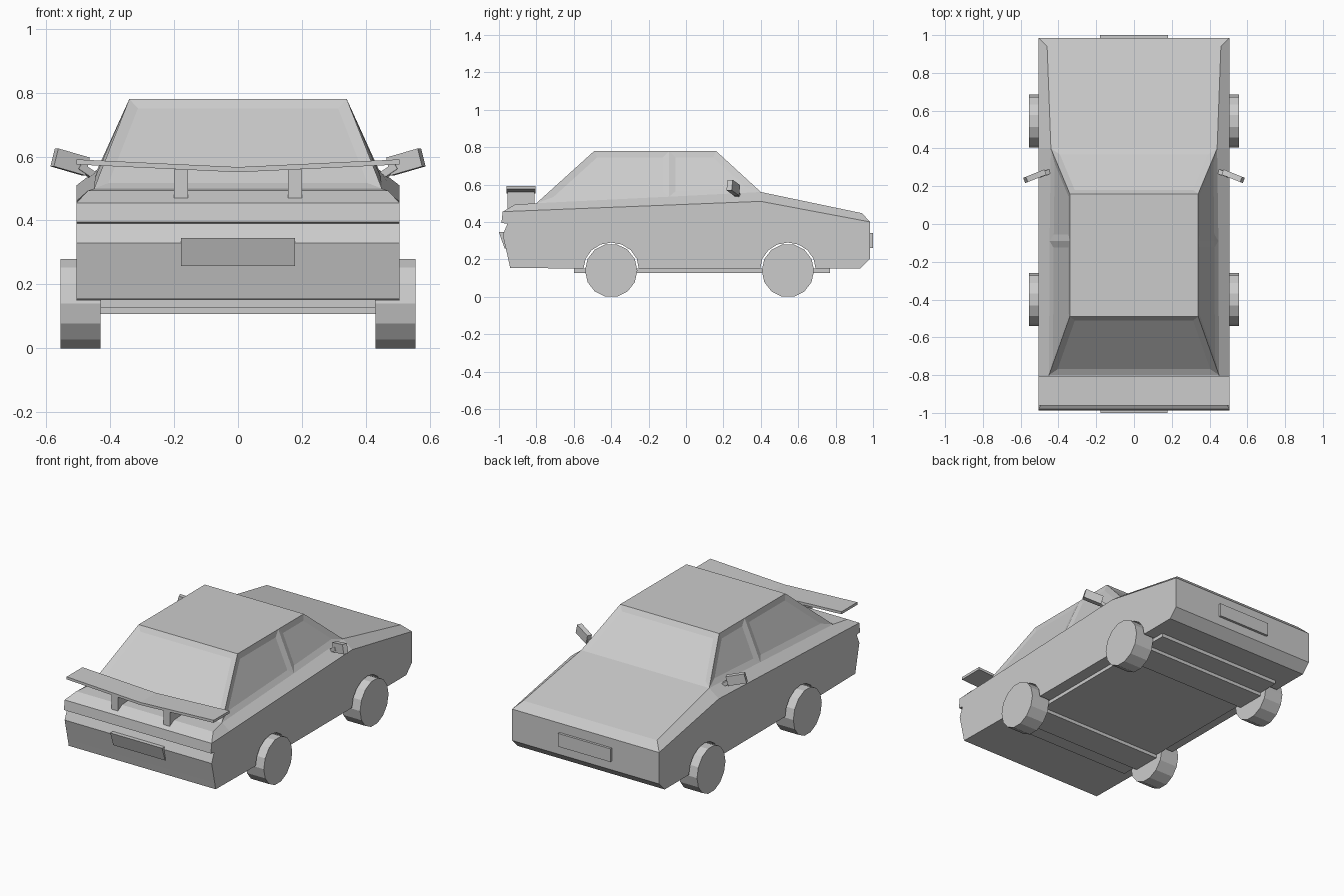
import bpy, bmesh
from math import pi, sin, cos, radians
from mathutils import Matrix

if "Cube" in bpy.data.objects:
    bpy.data.objects.remove(bpy.data.objects["Cube"])


def finish(name, bm):
    bmesh.ops.recalc_face_normals(bm, faces=bm.faces[:])
    me = bpy.data.meshes.new(name)
    bm.to_mesh(me)
    bm.free()
    ob = bpy.data.objects.new(name, me)
    bpy.context.collection.objects.link(ob)
    return ob


def prism(name, pts, x0, x1):
    """Extrude a (y, z) outline from x0 to x1."""
    bm = bmesh.new()
    a = [bm.verts.new((x0, y, z)) for y, z in pts]
    b = [bm.verts.new((x1, y, z)) for y, z in pts]
    bm.faces.new(a)
    bm.faces.new(b[::-1])
    n = len(pts)
    for i in range(n):
        j = (i + 1) % n
        bm.faces.new((a[i], b[i], b[j], a[j]))
    return finish(name, bm)


def box(name, x0, x1, y0, y1, z0, z1):
    return prism(name, [(y0, z0), (y1, z0), (y1, z1), (y0, z1)], x0, x1)


def shell(name, low, high, inset=None):
    """Symmetric tapered block between a lower and an upper edge line."""
    bm = bmesh.new()
    rows = [[bm.verts.new((s * x, y, z)) for x, y, z in line]
            for line, s in ((low, 1), (high, 1), (high, -1), (low, -1))]
    panes = []
    for k in range(4):
        a, b = rows[k], rows[(k + 1) % 4]
        for i in range(len(a) - 1):
            f = bm.faces.new((a[i], a[i + 1], b[i + 1], b[i]))
            if k in (0, 2):
                panes.append(f)
    for i in (0, -1):
        panes.append(bm.faces.new([r[i] for r in rows]))
    bmesh.ops.recalc_face_normals(bm, faces=bm.faces[:])
    if inset:
        bmesh.ops.inset_individual(bm, faces=panes, thickness=inset,
                                   depth=-0.008, use_even_offset=True)
    return finish(name, bm)


AXLES = {"rear": -0.40, "front": 0.545}


def arch(cy):
    return [(cy - 0.148 * cos(i * pi / 8), 0.15 + 0.14 * sin(i * pi / 8)) for i in range(9)]


# Lower body with wheel arches in the outline
outline = ([(-0.94, 0.155)] + arch(AXLES["rear"]) + arch(AXLES["front"]) +
           [(0.93, 0.15), (0.985, 0.205), (0.985, 0.40), (0.40, 0.51), (-0.98, 0.455),
            (-0.987, 0.395), (-0.955, 0.39), (-0.98, 0.33), (-0.95, 0.20)])
prism("lower_body", outline, -0.505, 0.505)

# Shoulders, hood and rear deck
shell("hood_and_deck",
      [(0.505, -0.98, 0.455), (0.505, -0.80, 0.462), (0.505, 0.40, 0.51), (0.505, 0.985, 0.40)],
      [(0.47, -0.915, 0.493), (0.45, -0.80, 0.50), (0.44, 0.40, 0.56), (0.46, 0.94, 0.447)])

# Cabin with recessed windows
shell("cabin",
      [(0.45, -0.80, 0.50), (0.447, -0.09, 0.535), (0.44, 0.40, 0.56)],
      [(0.34, -0.49, 0.78), (0.34, -0.09, 0.78), (0.34, 0.16, 0.78)], inset=0.035)

# Underbody
box("underbody_pan", -0.43, 0.43, -0.60, 0.77, 0.128, 0.152)
for end, cy in AXLES.items():
    box(end + "_axle_beam", -0.43, 0.43, cy - 0.09, cy + 0.09, 0.107, 0.15)

# Wheels
for end, cy in AXLES.items():
    for side, s in (("left", -1), ("right", 1)):
        rim = [(cy + 0.14 * sin(2 * pi * i / 14 + pi / 14),
                0.14 - 0.1435 * cos(2 * pi * i / 14 + pi / 14)) for i in range(14)]
        prism(f"{end}_{side}_wheel", rim, s * 0.43, s * 0.555)

# Number plates
box("nose_plate", -0.18, 0.18, 0.98, 1.0, 0.26, 0.342)
prism("tail_plate", [(-0.97, 0.258), (-0.95, 0.258), (-0.97, 0.345), (-1.0, 0.345)], -0.178, 0.178)

# Rear wing, shallow V across the car
bm = bmesh.new()
front = [(-0.505, 0.582), (-0.15, 0.558), (0, 0.551), (0.15, 0.558), (0.505, 0.575)]
front = [(x, 0.551 + 0.024 * (abs(x) / 0.505)) for x, _ in front]
ring = front + [(x, z + 0.016) for x, z in reversed(front)]
bm.faces.new([bm.verts.new((x, -0.96, z)) for x, z in ring])
ext = bmesh.ops.extrude_face_region(bm, geom=bm.faces[:])
bmesh.ops.translate(bm, vec=(0, 0.155, 0),
                    verts=[v for v in ext["geom"] if isinstance(v, bmesh.types.BMVert)])
finish("rear_wing", bm)
for side, s in (("left", -1), ("right", 1)):
    prism(side + "_wing_support",
          [(-0.955, 0.468), (-0.81, 0.49), (-0.81, 0.56), (-0.955, 0.56)], s * 0.157, s * 0.20)

# Door mirrors: tilted housing on a short arm
for side, s in (("left", -1), ("right", 1)):
    for part, size, pos, tilt in (("mirror", (0.11, 0.03, 0.058), (0.525, 0.253, 0.583), -15),
                                  ("mirror_arm", (0.09, 0.025, 0.022), (0.462, 0.272, 0.547), -32)):
        bm = bmesh.new()
        m = (Matrix.Translation((s * pos[0], pos[1], pos[2])) @
             Matrix.Rotation(radians(-22 * s), 4, 'Z') @
             Matrix.Rotation(radians(tilt * s), 4, 'Y') @
             Matrix.Diagonal((*size, 1)))
        bmesh.ops.create_cube(bm, size=1, matrix=m)
        finish(f"{side}_{part}", bm)
